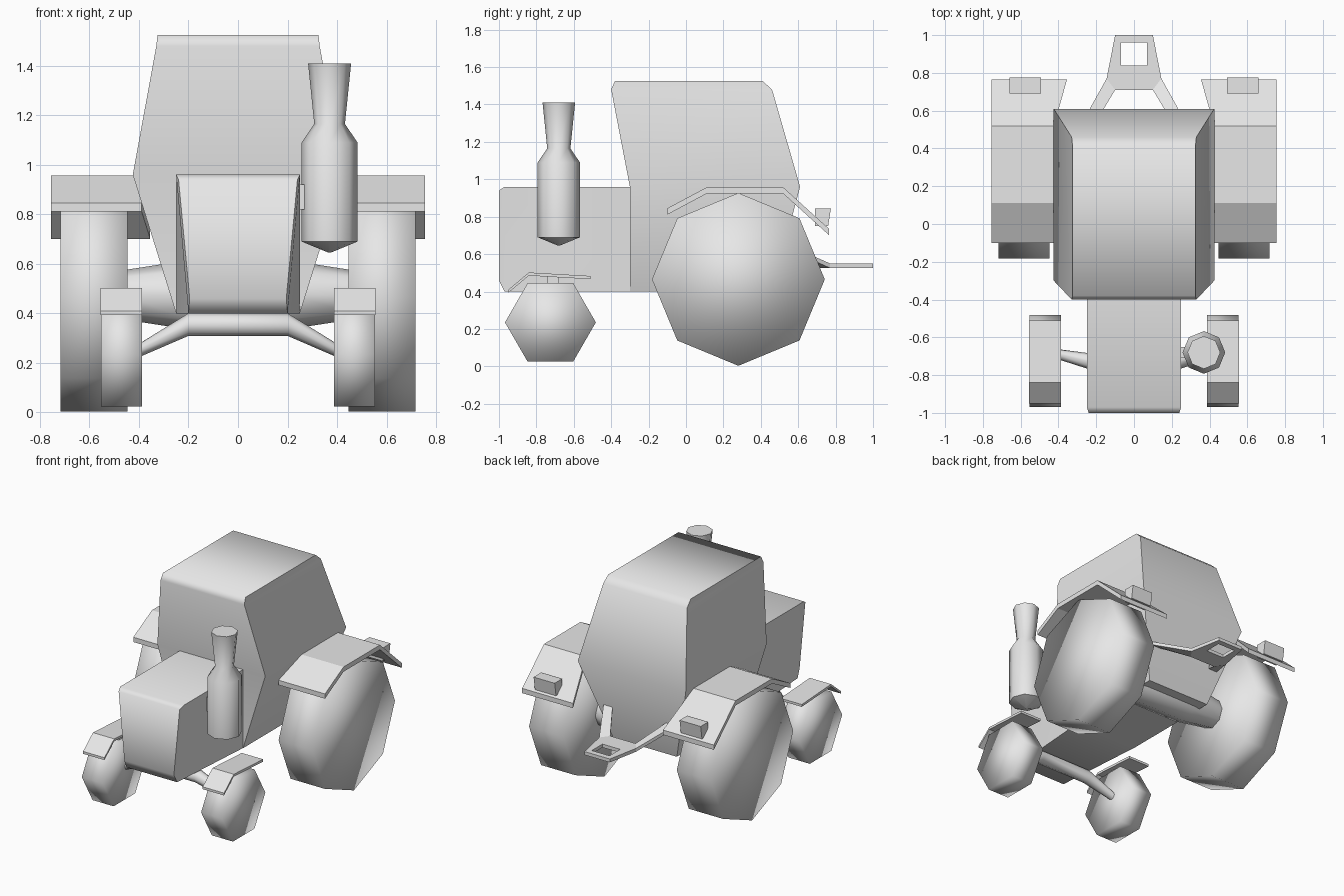
import bpy
import bmesh
from math import sin, cos, pi, radians

cube = bpy.data.objects.get("Cube")
if cube:
    bpy.data.objects.remove(cube, do_unlink=True)

grey = bpy.data.materials.new("plain_grey")
grey.use_nodes = True
grey.diffuse_color = (0.8, 0.8, 0.8, 1)
grey.node_tree.nodes["Principled BSDF"].inputs["Base Color"].default_value = (0.8, 0.8, 0.8, 1)


def loft(name, rings, closed=False, smooth=None):
    """Skin a list of equal-length point rings; smooth is the sharp-edge angle in degrees."""
    bm = bmesh.new()
    loops = [[bm.verts.new(p) for p in ring] for ring in rings]
    pairs = list(zip(loops, loops[1:]))
    if closed:
        pairs.append((loops[-1], loops[0]))
    else:
        bm.faces.new(loops[0])
        bm.faces.new(loops[-1])
    for a, b in pairs:
        for i in range(len(a)):
            j = (i + 1) % len(a)
            bm.faces.new((a[i], a[j], b[j], b[i]))
    bmesh.ops.recalc_face_normals(bm, faces=bm.faces)
    mesh = bpy.data.meshes.new(name)
    bm.to_mesh(mesh)
    bm.free()
    mesh.materials.append(grey)
    obj = bpy.data.objects.new(name, mesh)
    bpy.context.collection.objects.link(obj)
    if smooth:
        bpy.ops.object.select_all(action="DESELECT")
        obj.select_set(True)
        bpy.context.view_layer.objects.active = obj
        bpy.ops.object.shade_smooth_by_angle(angle=radians(smooth))
    return obj


def ring_x(x, y, z, r, n):
    """Polygon around the x axis."""
    return [(x, y + r * cos(2 * pi * i / n), z + r * sin(2 * pi * i / n)) for i in range(n)]


def ring_z(x, y, z, r, n):
    """Polygon around the z axis."""
    return [(x + r * cos(2 * pi * i / n), y + r * sin(2 * pi * i / n), z) for i in range(n)]


def rect_z(z, y0, y1, w, x=0):
    return [(x - w, y0, z), (x + w, y0, z), (x + w, y1, z), (x - w, y1, z)]


def fender(name, profile, thick, inner, outer, s):
    """Bent strip over a wheel; inner gives the inner edge for each height."""
    rings = []
    for y, z in profile:
        a, b = s * inner(z), s * outer
        rings.append([(a, y, z), (b, y, z), (b, y, z - thick), (a, y, z - thick)])
    return loft(name, rings)


# Cab, widest at the waist
loft("cab", [rect_z(0.4, -0.3, 0.46, 0.25), rect_z(0.96, -0.3, 0.61, 0.425),
             rect_z(1.48, -0.4, 0.46, 0.33), rect_z(1.525, -0.38, 0.41, 0.325)], smooth=70)

# Hood, narrowing towards the lower front
hood = []
for y, z0, z1, low, top in [(-0.28, 0.4, 0.96, 0.25, 0.25), (-0.97, 0.4, 0.96, 0.2, 0.25),
                            (-1.0, 0.46, 0.94, 0.195, 0.24)]:
    hood.append([(-low, y, z0), (low, y, z0), (top, y, z1), (-top, y, z1)])
loft("hood", hood, smooth=70)

# Exhaust stack and its bracket
loft("exhaust", [ring_z(0.37, -0.68, z, r, 8) for z, r in
                 [(0.645, 0.004), (0.69, 0.113), (1.09, 0.113), (1.165, 0.062), (1.41, 0.087)]],
     smooth=50)
loft("exhaust_bracket", [rect_z(z, -0.71, -0.65, 0.03, 0.26) for z in (0.82, 0.92)])

# Axles
loft("rear_axle", [ring_x(x, 0.28, 0.475, r, 8) for x, r in
                   [(-0.46, 0.1), (-0.2, 0.14), (0.2, 0.14), (0.46, 0.1)]], smooth=50)
loft("front_axle", [ring_x(x, y, z, r, 8) for x, y, z, r in
                    [(-0.4, -0.69, 0.25, 0.027), (-0.2, -0.735, 0.355, 0.046),
                     (0.2, -0.735, 0.355, 0.046), (0.4, -0.69, 0.25, 0.027)]], smooth=50)

for s, side in ((1, "left"), (-1, "right")):
    # Wheels
    loft("rear_wheel_" + side, [ring_x(s * x, 0.28, 0.465, 0.462, 8) for x in (0.447, 0.717)],
         smooth=180)
    loft("front_wheel_" + side, [ring_x(s * x, -0.725, 0.235, 0.243, 6) for x in (0.387, 0.553)],
         smooth=180)
    # Rear fender meets the sloping cab side
    fender("rear_fender_" + side, [(-0.1, 0.845), (0.11, 0.957), (0.52, 0.957), (0.765, 0.735)],
           0.034, lambda z: 0.425 - (0.96 - z) * 0.3125, 0.755, s)
    # Front fender and its stay
    fender("front_fender_" + side, [(-0.95, 0.41), (-0.84, 0.502), (-0.51, 0.483)],
           0.017, lambda z: 0.387, 0.555, s)
    loft("fender_stay_" + side, [rect_z(z, -0.74, -0.68, 0.03, s * 0.45) for z in (0.43, 0.49)])
    # Tail light
    loft("tail_light_" + side, [rect_z(0.75, 0.69, 0.76, 0.083, s * 0.575),
                                rect_z(0.845, 0.69, 0.775, 0.083, s * 0.575)])
    # Hitch arm
    arm = []
    for outer, inner, z in [((0.145, 0.77), (0.1, 0.71), 0.55), ((0.29, 0.51), (0.22, 0.51), 0.665)]:
        arm.append([(s * x, y, h) for (x, y), h in
                    ((outer, z), (inner, z), (inner, z - 0.024), (outer, z - 0.024))])
    loft("hitch_arm_" + side, arm)

# Hitch plate with a square eye
rim = [(-0.1, 1), (0.1, 1), (0.145, 0.77), (0.1, 0.71), (-0.1, 0.71), (-0.145, 0.77)]
eye = [(-0.07, 0.96), (0.07, 0.96), (0.07, 0.84), (0.04, 0.84), (-0.04, 0.84), (-0.07, 0.84)]
loft("hitch_plate", [[(x, y, z) for x, y in pts] for pts, z in
                     ((rim, 0.55), (eye, 0.55), (eye, 0.526), (rim, 0.526))], closed=True)
